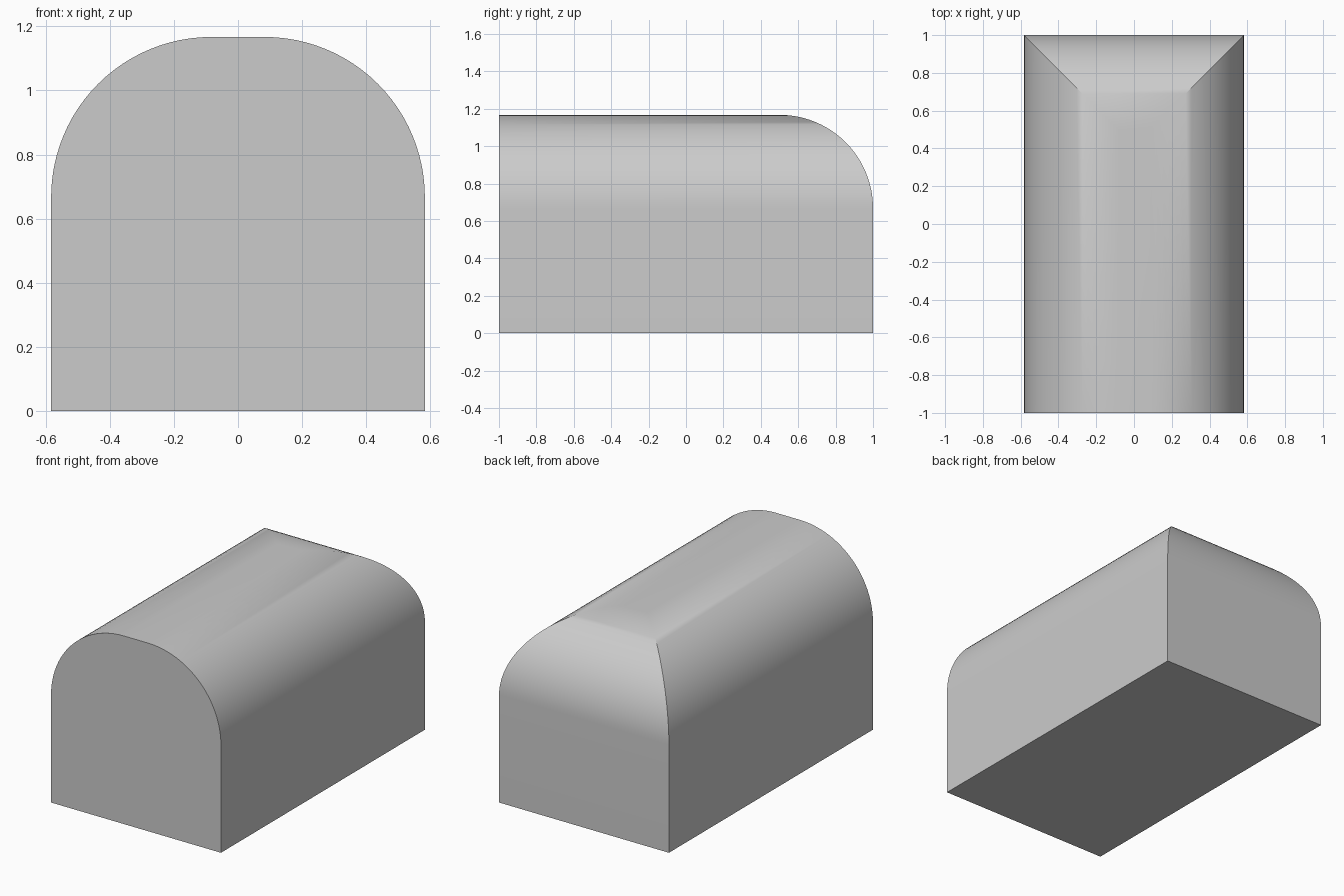
import bpy
import bmesh
from math import sin, cos, pi, radians

if "Cube" in bpy.data.objects:
    bpy.data.objects.remove(bpy.data.objects["Cube"], do_unlink=True)

HALF_W, HALF_L, HEIGHT, RADIUS = 0.583, 1.0, 1.167, 0.5
SEGMENTS = 24

grey = bpy.data.materials.new("light grey")
grey.use_nodes = True
colour = (0.6, 0.6, 0.6, 1)
grey.diffuse_color = colour
grey.node_tree.nodes["Principled BSDF"].inputs["Base Color"].default_value = colour

# Wall-and-roof profile: (inset, height) pairs up the quarter-round shoulder
profile = [(0, 0)]
for i in range(SEGMENTS + 1):
    a = pi / 2 * i / SEGMENTS
    profile.append((RADIUS * (1 - cos(a)), HEIGHT - RADIUS * (1 - sin(a))))

# Rings narrow at both sides and the back, meeting in mitred corners
bm = bmesh.new()
rings = []
for inset, z in profile:
    x, back = HALF_W - inset, HALF_L - inset
    corners = [(x, -HALF_L), (x, back), (-x, back), (-x, -HALF_L)]
    rings.append([bm.verts.new((cx, cy, z)) for cx, cy in corners])

# Left side, back and right side
for low, high in zip(rings, rings[1:]):
    for i in range(3):
        bm.faces.new((low[i], low[i + 1], high[i + 1], high[i]))

# Floor, flat top and flat front
bm.faces.new(rings[0][::-1])
bm.faces.new(rings[-1])
bm.faces.new([r[0] for r in rings] + [r[3] for r in reversed(rings)])
bmesh.ops.recalc_face_normals(bm, faces=bm.faces)

mesh = bpy.data.meshes.new("rounded_block")
bm.to_mesh(mesh)
bm.free()
mesh.materials.append(grey)
block = bpy.data.objects.new("rounded_block", mesh)
bpy.context.collection.objects.link(block)

# Smooth shoulders with crisp mitres and end edges
bpy.ops.object.select_all(action='DESELECT')
block.select_set(True)
bpy.context.view_layer.objects.active = block
bpy.ops.object.shade_smooth_by_angle(angle=radians(30))
